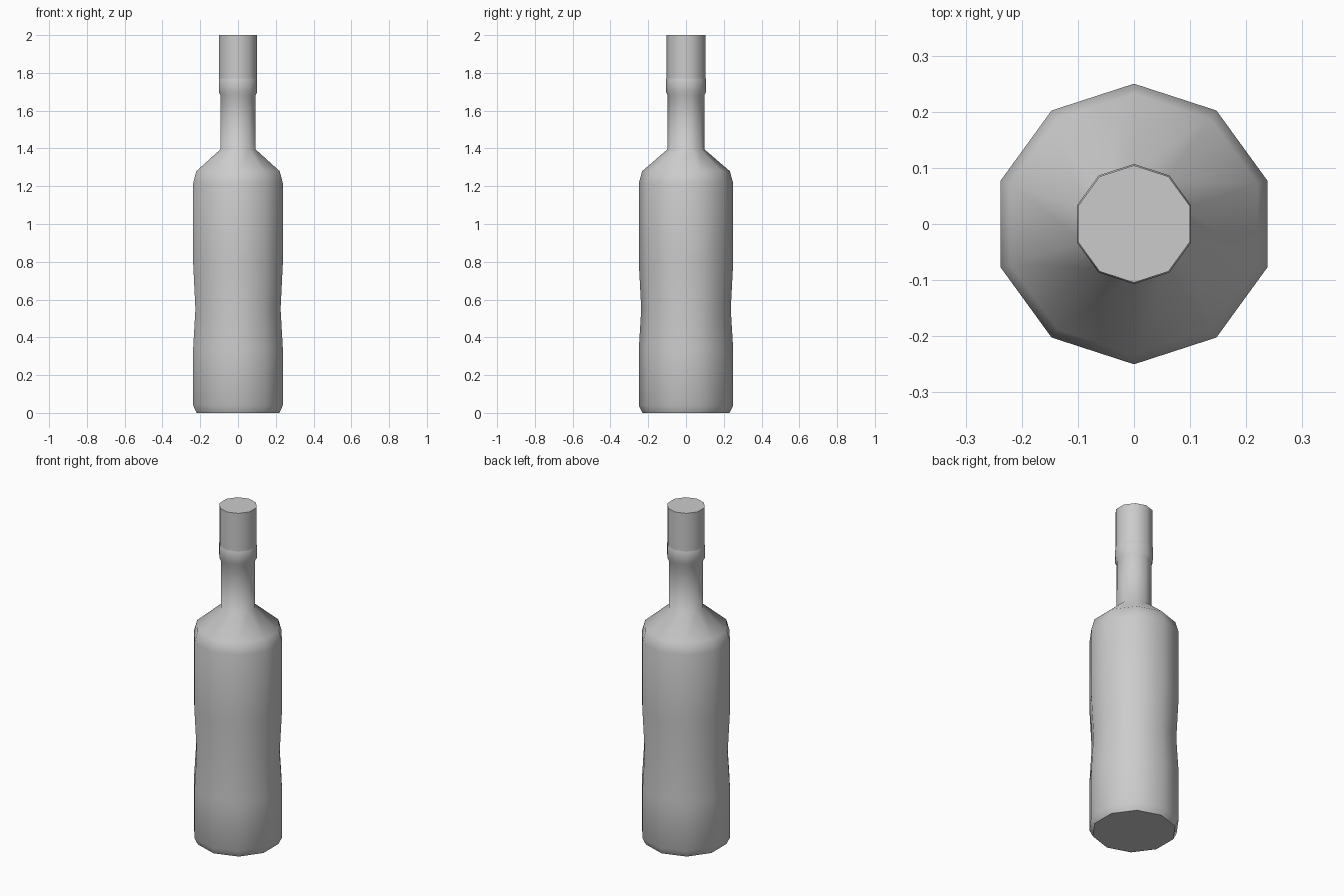
import bpy, bmesh, math

if "Cube" in bpy.data.objects:
    bpy.data.objects.remove(bpy.data.objects["Cube"])

SIDES = 10


def lathe(name, profile):
    """Spin a (radius, z) profile into a closed ten-sided solid."""
    bm = bmesh.new()
    rings = []
    for r, z in profile:
        ring = []
        for i in range(SIDES):
            a = math.pi / 2 + i * 2 * math.pi / SIDES
            ring.append(bm.verts.new((r * math.cos(a), r * math.sin(a), z)))
        rings.append(ring)
    for lo, hi in zip(rings, rings[1:]):
        for i in range(SIDES):
            j = (i + 1) % SIDES
            bm.faces.new((lo[i], lo[j], hi[j], hi[i]))
    bm.faces.new(rings[0][::-1])
    bm.faces.new(rings[-1])
    mesh = bpy.data.meshes.new(name)
    bm.to_mesh(mesh)
    bm.free()
    obj = bpy.data.objects.new(name, mesh)
    bpy.context.collection.objects.link(obj)
    bpy.ops.object.select_all(action='DESELECT')
    obj.select_set(True)
    bpy.context.view_layer.objects.active = obj
    bpy.ops.object.shade_smooth_by_angle(angle=math.radians(60))
    return obj


# Bottle: chamfered base, slight waist, sloped shoulder, neck, rolled lip, mouth
lathe("bottle", [
    (0.23, 0.0), (0.25, 0.04), (0.25, 0.335), (0.237, 0.55), (0.25, 0.80),
    (0.25, 1.215), (0.232, 1.28), (0.098, 1.395), (0.097, 1.68),
    (0.107, 1.70), (0.107, 1.765), (0.103, 1.775), (0.103, 1.99),
])

# Cap sleeve over the top of the neck
lathe("cap", [(0.1045, 1.705), (0.1045, 2.0)])
